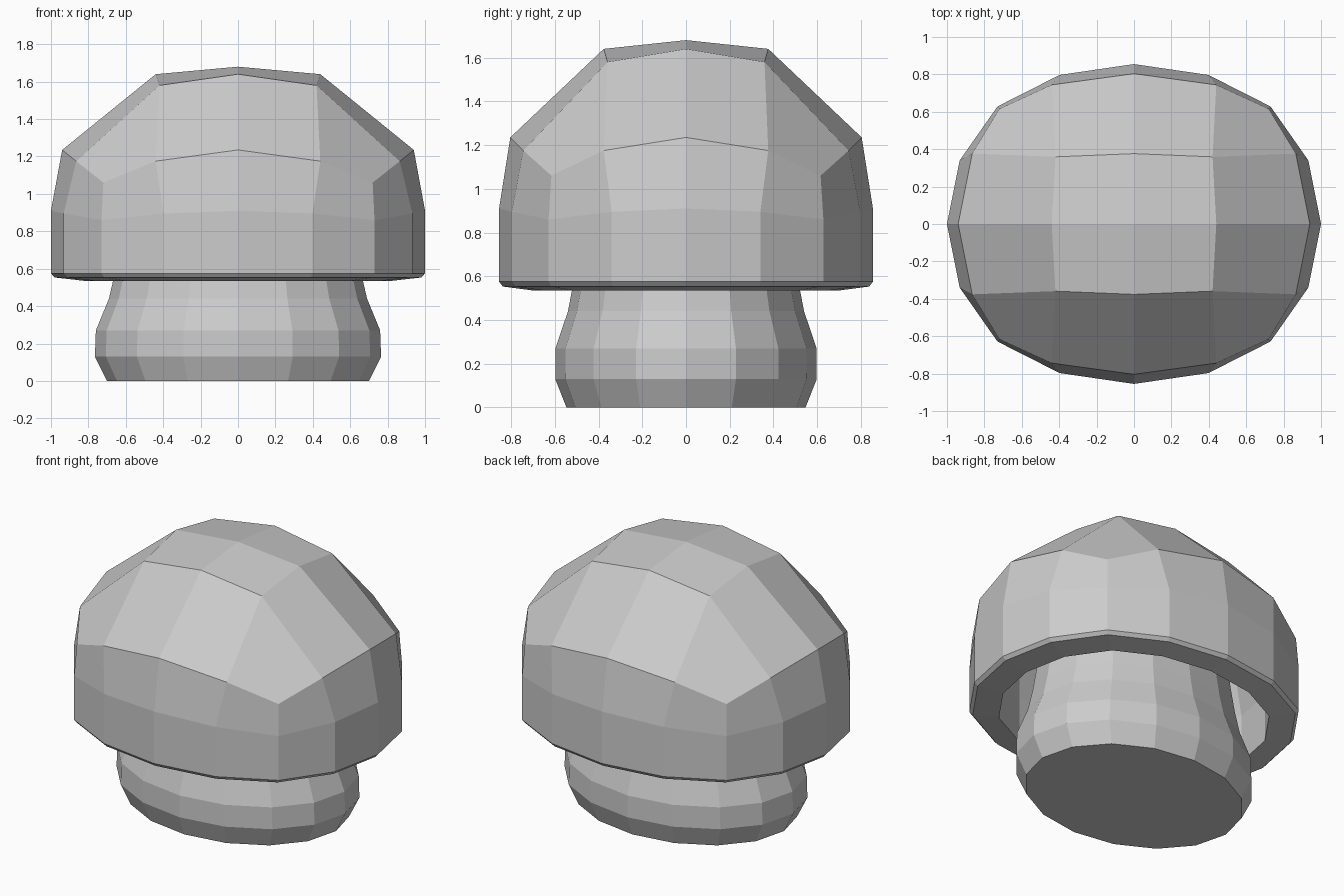
import bpy, bmesh, math

if "Cube" in bpy.data.objects:
    bpy.data.objects.remove(bpy.data.objects["Cube"])

DEPTH = 0.855  # cap depth relative to its width


def finish(bm, name):
    bmesh.ops.remove_doubles(bm, verts=bm.verts[:], dist=0.001)
    bmesh.ops.recalc_face_normals(bm, faces=bm.faces[:])
    mesh = bpy.data.meshes.new(name)
    bm.to_mesh(mesh)
    bm.free()
    obj = bpy.data.objects.new(name, mesh)
    bpy.context.collection.objects.link(obj)
    return obj


# One quarter of the dome top: 3 x 3 grid with rounded corner
DOME = [[(0, 0, 1.68), (.44, 0, 1.64), (.94, 0, 1.235)],
        [(0, .44, 1.64), (.42, .42, 1.58), (.865, .44, 1.175)],
        [(0, .94, 1.235), (.44, .87, 1.175), (.72, .72, 1.06)]]
OUTLINE = [(1, 0), (.932, .398), (.73, .735), (.398, .932), (0, 1)]
MID_Z = [.91, .895, .86, .895, .91]


def shrink(p, s):
    return (p[0] * s, p[1] * s, .575 + (p[2] - .575) * s)


def ring(s, z):
    return [(x * s, y * s, z) for x, y in OUTLINE]


def quarter(bm, sx, sy):
    def strip(rows):
        rows = [[bm.verts.new((x * sx, y * sy * DEPTH, z)) for x, y, z in r] for r in rows]
        for a, b in zip(rows, rows[1:]):
            for i in range(len(a) - 1):
                bm.faces.new((a[i], a[i + 1], b[i + 1], b[i]))

    edge = [DOME[0][2], DOME[1][2], DOME[2][2], DOME[2][1], DOME[2][0]]
    mid = [(x, y, z) for (x, y), z in zip(OUTLINE, MID_Z)]
    # outer dome and inner dome
    for s in (1, .82):
        strip([[shrink(p, s) for p in row] for row in DOME])
    # outer wall, rolled rim, inner wall
    strip([edge, mid, ring(1, .575), ring(.98, .553), ring(.82, .535),
           [shrink(p, .82) for p in mid], [shrink(p, .82) for p in edge]])


# Hollow cap
bm = bmesh.new()
for sx in (1, -1):
    for sy in (1, -1):
        quarter(bm, sx, sy)
finish(bm, "mushroom_cap")

# Stem: (half width, half depth, height)
STEM = [(.70, .547, 0), (.765, .598, .13), (.76, .597, .27), (.69, .54, .44),
        (.66, .515, .57), (.63, .49, .75), (.60, .47, 1.0)]
bm = bmesh.new()
N = 16
rows = [[bm.verts.new((rx * math.cos(2 * math.pi * i / N), ry * math.sin(2 * math.pi * i / N), z))
         for i in range(N)] for rx, ry, z in STEM]
for a, b in zip(rows, rows[1:]):
    for i in range(N):
        j = (i + 1) % N
        bm.faces.new((a[i], a[j], b[j], b[i]))
bm.faces.new(rows[0][::-1])
bm.faces.new(rows[-1])
finish(bm, "mushroom_stem")
